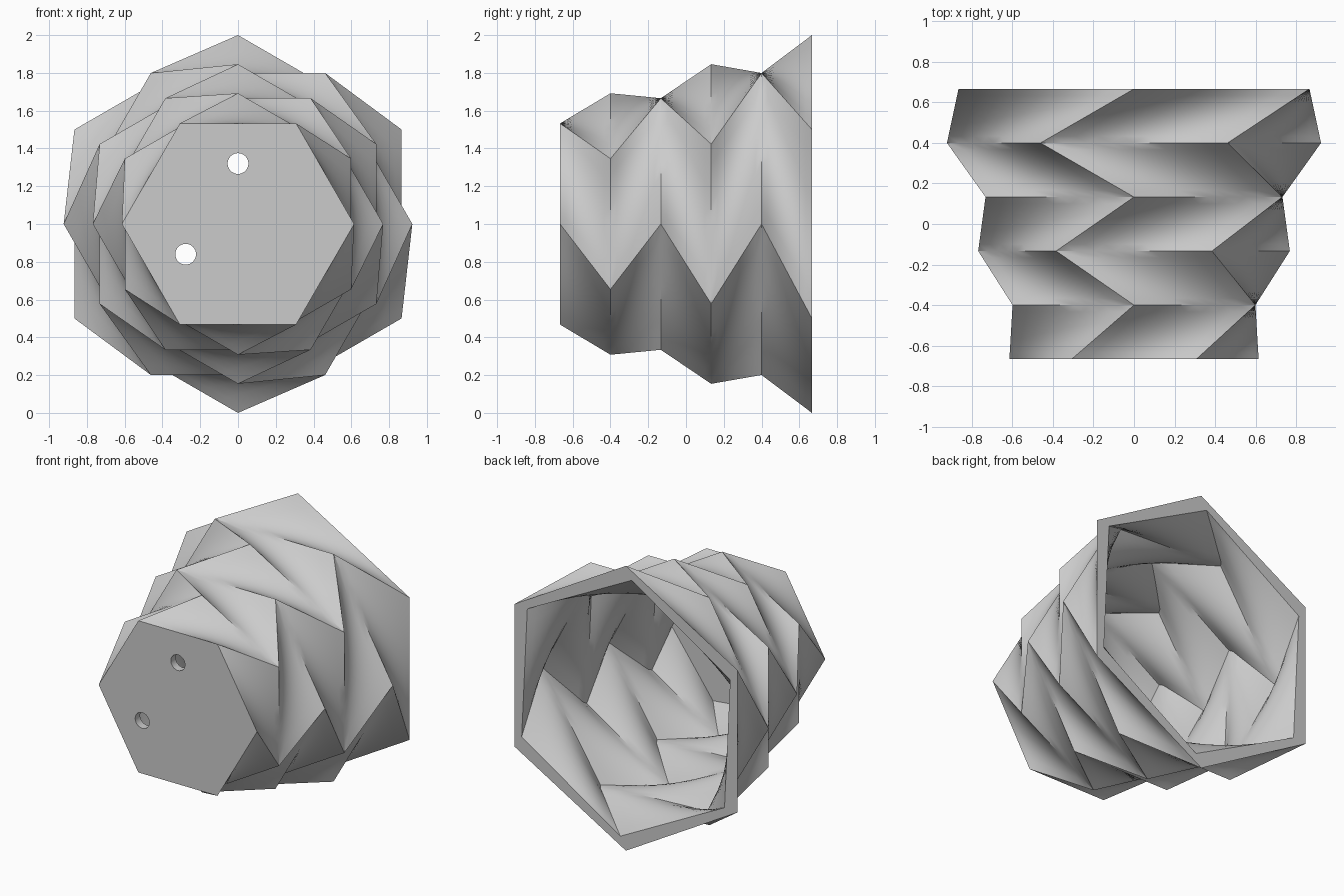
import bpy, bmesh
from math import radians, sin, cos, sqrt, atan2
from mathutils import Vector

old = bpy.data.objects.get("Cube")
if old:
    bpy.data.objects.remove(old)

SIDES, LAYERS, STEPS, CUTS = 6, 5, 8, 8
LENGTH = 4 / 3
HEIGHT = LENGTH / LAYERS
FRONT_RADIUS, BACK_RADIUS = 0.615, 1.0
WALL = 0.055
HALF = radians(30)


def ring_corner(k, j):
    """Corner j of fold ring k; every other ring is turned by half a side."""
    a = radians(60 * j) - (HALF if k % 2 else 0)
    r = FRONT_RADIUS + (BACK_RADIUS - FRONT_RADIUS) * k / LAYERS
    return Vector((r * cos(a), r * sin(a)))


def section(k, v, inner):
    """Six corners of the cross-section at fraction v of layer k."""
    pts = []
    for j in range(SIDES):
        lo, hi = ring_corner(k, j), ring_corner(k + 1, j)
        p = lo.lerp(hi, v)
        if inner:
            a = atan2(p.y, p.x)
            slope = (hi - lo) / HEIGHT
            # wall thickness measured in the section, on both sides of the corner
            d1, d2 = (WALL * sqrt(1 + slope.dot(Vector((cos(b), sin(b)))) ** 2)
                      for b in (a - HALF, a + HALF))
            radial = Vector((cos(a), sin(a)))
            tangent = Vector((-sin(a), cos(a)))
            p = p - radial * (d1 + d2) / (2 * cos(HALF)) + tangent * (d1 - d2)
        pts.append(p)
    return pts


def skin(bm, inner):
    """Stack of subdivided hexagon loops joined by quads; returns the loops."""
    loops = []
    for k in range(LAYERS):
        for i in range(0 if k == 0 else 1, STEPS + 1):
            v = i / STEPS
            if inner and k == 0:
                v = max(v, WALL / HEIGHT)
                if 0 < i and i / STEPS <= WALL / HEIGHT:
                    continue
            pts = section(k, v, inner)
            y = -LENGTH / 2 + (k + v) * HEIGHT
            loop = []
            for j in range(SIDES):
                for c in range(CUTS):
                    q = pts[j].lerp(pts[(j + 1) % SIDES], c / CUTS)
                    loop.append(bm.verts.new((q.x, y, q.y + 1)))
            loops.append(loop)
    for a, b in zip(loops, loops[1:]):
        bridge(bm, a, b)
    return loops


def bridge(bm, a, b):
    n = len(a)
    for i in range(n):
        bm.faces.new((a[i], a[(i + 1) % n], b[(i + 1) % n], b[i]))


# Folded pot body: outer skin, inner skin, floor and flat rim
bm = bmesh.new()
outer = skin(bm, False)
inner = skin(bm, True)
bm.faces.new(outer[0])
bm.faces.new(inner[0])
bridge(bm, outer[-1], inner[-1])
bmesh.ops.recalc_face_normals(bm, faces=bm.faces)
mesh = bpy.data.meshes.new("folded_pot")
bm.to_mesh(mesh)
bm.free()
pot = bpy.data.objects.new("folded_pot", mesh)
bpy.context.collection.objects.link(pot)

# Plain grey material
grey = bpy.data.materials.new("light_grey")
grey.use_nodes = True
colour = (0.6, 0.6, 0.6, 1)
grey.diffuse_color = colour
grey.node_tree.nodes["Principled BSDF"].inputs["Base Color"].default_value = colour
mesh.materials.append(grey)

# Three drain holes through the closed end
bm = bmesh.new()
for turn in (90, 210, 330):
    made = bmesh.ops.create_cone(bm, cap_ends=True, segments=32,
                                 radius1=0.055, radius2=0.055, depth=0.3)
    for vert in made["verts"]:
        x, y, z = vert.co
        vert.co = (x + 0.32 * cos(radians(turn)), z - LENGTH / 2,
                   y + 1 + 0.32 * sin(radians(turn)))
bmesh.ops.recalc_face_normals(bm, faces=bm.faces)
cut_mesh = bpy.data.meshes.new("hole_cutter")
bm.to_mesh(cut_mesh)
bm.free()
cut_mesh.materials.append(grey)
cutter = bpy.data.objects.new("hole_cutter", cut_mesh)
cutter.hide_render = True
bpy.context.collection.objects.link(cutter)

drill = pot.modifiers.new("drain_holes", "BOOLEAN")
drill.operation = "DIFFERENCE"
drill.solver = "EXACT"
drill.object = cutter
bpy.ops.object.select_all(action="DESELECT")
pot.select_set(True)
bpy.context.view_layer.objects.active = pot
bpy.ops.object.modifier_apply(modifier=drill.name)
bpy.data.objects.remove(cutter)

# Smooth the curved facets, keep the folds crisp
bpy.ops.object.shade_smooth_by_angle(angle=radians(30))
